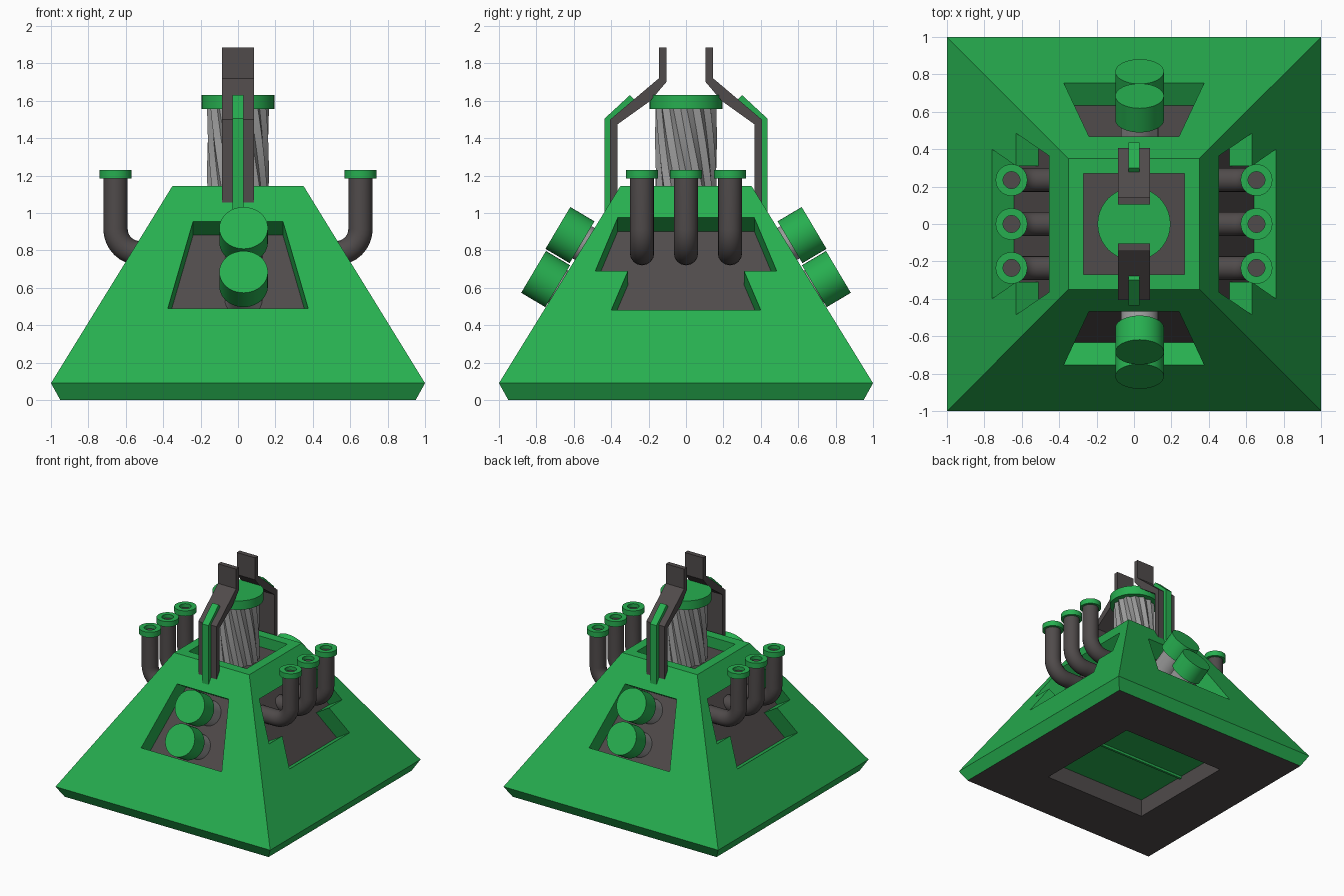
import bpy, bmesh, math
from mathutils import Vector, Matrix

if "Cube" in bpy.data.objects:
    bpy.data.objects.remove(bpy.data.objects["Cube"])


def material(name, rgb):
    m = bpy.data.materials.new(name)
    m.diffuse_color = (*rgb, 1)
    m.use_nodes = True
    m.node_tree.nodes["Principled BSDF"].inputs["Base Color"].default_value = m.diffuse_color
    return m


GREEN = material("green", (0.02, 0.43, 0.08))
DARK = material("dark_grey", (0.08, 0.07, 0.07))
SILVER = material("silver", (0.32, 0.32, 0.32))


def loft(name, loops, mat=None):
    """Skin equal-length closed loops of points and cap both ends."""
    bm = bmesh.new()
    rings = [[bm.verts.new(p) for p in loop] for loop in loops]
    n = len(rings[0])
    for a, b in zip(rings, rings[1:]):
        for i in range(n):
            j = (i + 1) % n
            bm.faces.new((a[i], a[j], b[j], b[i]))
    bm.faces.new(rings[0])
    bm.faces.new(rings[-1])
    bmesh.ops.recalc_face_normals(bm, faces=bm.faces)
    me = bpy.data.meshes.new(name)
    bm.to_mesh(me)
    bm.free()
    ob = bpy.data.objects.new(name, me)
    bpy.context.collection.objects.link(ob)
    if mat:
        me.materials.append(mat)
    return ob


def square(h, z):
    return [(-h, -h, z), (h, -h, z), (h, h, z), (-h, h, z)]


def circle(r, z, n=40):
    return [(r * math.cos(2 * math.pi * i / n), r * math.sin(2 * math.pi * i / n), z) for i in range(n)]


def activate(ob):
    bpy.ops.object.select_all(action='DESELECT')
    ob.select_set(True)
    bpy.context.view_layer.objects.active = ob


def smooth(ob):
    activate(ob)
    bpy.ops.object.shade_smooth_by_angle(angle=math.radians(35))


def drum(name, start, axis, length, r, mat):
    ob = loft(name, [circle(r, 0), circle(r, length)], mat)
    ob.matrix_world = Matrix.Translation(start) @ axis.to_track_quat('Z', 'Y').to_matrix().to_4x4()
    smooth(ob)
    return ob


# Pyramid body
NORMAL = Vector((0, -1.055, 0.65)).normalized()
DEPTH = 0.14
body = loft("pyramid_body", [square(0.95, 0), square(1, 0.09), square(0.35, 1.145)], GREEN)
body.data.materials.append(DARK)


def pocket(profile, turn):
    """Prism sunk square into a sloping side; profile is (across, height)."""
    pts = [Vector((u, -(1 - 0.65 / 1.055 * (z - 0.09)), z)) for u, z in profile]
    rot = Matrix.Rotation(turn * math.pi / 2, 3, 'Z')
    return loft("pocket_cutter", [[rot @ (p + NORMAL * d) for p in pts] for d in (-DEPTH, 0.05)])


# Side pockets, roof pit and underside hole
front_half = [(0.24, 0.955), (0.375, 0.49)]
side_half = [(0.365, 0.975), (0.485, 0.69), (0.31, 0.69), (0.40, 0.48)]
cutters = [loft("pit_cutter", [square(0.27, 1.055), square(0.27, 1.3)]),
           loft("hole_cutter", [square(0.49, -0.2), square(0.49, 0.15)])]
for turn in range(4):
    half = side_half if turn % 2 else front_half
    cutters.append(pocket(half + [(-u, z) for u, z in reversed(half)], turn))
for c in cutters:
    c.hide_render = True
    mod = body.modifiers.new("cut", 'BOOLEAN')
    mod.operation, mod.solver, mod.object = 'DIFFERENCE', 'EXACT', c
    activate(body)
    bpy.ops.object.modifier_apply(modifier=mod.name)
    bpy.data.objects.remove(c)

# Dark pocket floors, pit floor, underside and hole walls
face_d = Vector((0, -1, 0.09)).dot(NORMAL)
for p in body.data.polygons:
    c, n = p.center, p.normal
    d = -NORMAL.y * max(abs(c.x), abs(c.y)) + NORMAL.z * c.z
    floor = abs(n.z - NORMAL.z) < 0.02 and abs(d - face_d + DEPTH) < 0.02
    pit = n.z > 0.9 and c.z < 1.1
    under = (n.z < -0.9 and c.z < 0.01) or (abs(n.z) < 0.05 and c.z < 0.14)
    p.material_index = 1 if floor or pit or under else 0

# Rib across the underside hole
loft("underside_rib", [[(x, -0.01, 0.13), (x, 0.01, 0.13), (x, 0.01, 0.16), (x, -0.01, 0.16)]
                       for x in (-0.49, 0.49)], GREEN)

# Twisted fluted core with cap
rings = []
for k in range(9):
    t = k / 8
    rings.append([(r * math.cos(a), r * math.sin(a), 1.04 + 0.52 * t)
                  for i in range(28)
                  for r, a in [(0.165 if i % 2 else 0.145, 2 * math.pi * i / 28 - 0.65 * t)]])
smooth(loft("fluted_core", rings, SILVER))
drum("core_cap", Vector((0, 0, 1.555)), Vector((0, 0, 1)), 0.075, 0.195, GREEN)

# Clamp arms and their green stripes
arm = [(0.405, 1.04), (0.405, 1.5), (0.145, 1.72), (0.145, 1.885), (0.105, 1.885),
       (0.105, 1.70), (0.19, 1.6), (0.365, 1.475), (0.365, 1.04)]
stripe = [(0.435, 1.0), (0.435, 1.505), (0.30, 1.63), (0.275, 1.605), (0.40, 1.5), (0.40, 1.0)]
for s in (-1, 1):
    for name, prof, w, mat in (("clamp_arm", arm, 0.085, DARK), ("arm_stripe", stripe, 0.03, GREEN)):
        loft(name, [[(x, s * y, z) for y, z in prof] for x in (-w, w)], mat)

# Paired drums in the front and back pockets
for s in (-1, 1):
    axis = Vector((0, 0.86 * s, 0.51)).normalized()
    for y, z in ((0.685, 0.92), (0.815, 0.685)):
        end = Vector((0.03, s * y, z))
        drum("drum_cap", end - axis * 0.15, axis, 0.15, 0.13, GREEN)
        drum("drum_shaft", end - axis * 0.40, axis, 0.27, 0.10, SILVER)

# Exhaust pipes with collars on both sides
for s in (-1, 1):
    for y in (-0.235, 0, 0.235):
        R, X, Z = 0.13, 0.655, 0.785
        path = [(0.38, Z)]
        path += [(X - R + R * math.sin(a), Z + R - R * math.cos(a))
                 for a in (math.pi / 2 * i / 8 for i in range(9))]
        path.append((X, 1.2))
        cu = bpy.data.curves.new("exhaust_pipe", 'CURVE')
        cu.dimensions, cu.bevel_depth, cu.bevel_resolution, cu.use_fill_caps = '3D', 0.065, 6, True
        sp = cu.splines.new('POLY')
        sp.points.add(len(path) - 1)
        for pt, (x, z) in zip(sp.points, path):
            pt.co = (s * x, y, z, 1)
        cu.materials.append(DARK)
        pipe = bpy.data.objects.new("exhaust_pipe", cu)
        bpy.context.collection.objects.link(pipe)
        activate(pipe)
        bpy.ops.object.convert(target='MESH')
        smooth(bpy.context.object)

        bm = bmesh.new()
        prof = [(0.045, 1.185), (0.085, 1.185), (0.085, 1.23), (0.045, 1.23)]
        loops = [[bm.verts.new(p) for p in circle(r, z, 32)] for r, z in prof]
        for k in range(4):
            a, b = loops[k], loops[(k + 1) % 4]
            for i in range(32):
                j = (i + 1) % 32
                bm.faces.new((a[i], a[j], b[j], b[i]))
        bmesh.ops.recalc_face_normals(bm, faces=bm.faces)
        me = bpy.data.meshes.new("pipe_collar")
        bm.to_mesh(me)
        bm.free()
        me.materials.append(GREEN)
        collar = bpy.data.objects.new("pipe_collar", me)
        bpy.context.collection.objects.link(collar)
        collar.location = (s * X, y, 0)
        smooth(collar)
